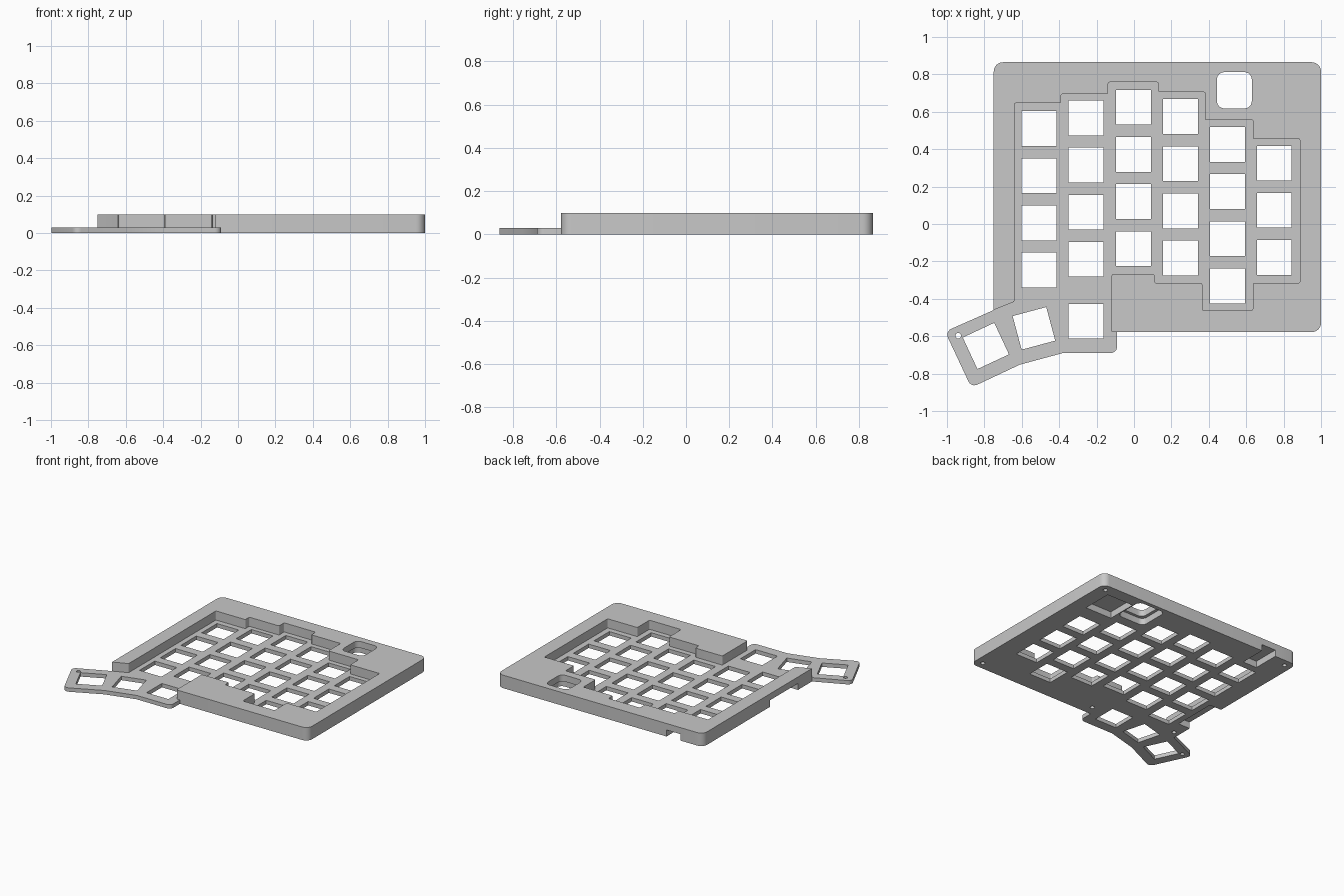
import bpy, bmesh, math
from mathutils import Vector, Matrix

cube = bpy.data.objects.get("Cube")
if cube:
    bpy.data.objects.remove(cube)

grey = bpy.data.materials.new("grey plastic")
grey.use_nodes = True
colour = (0.58, 0.58, 0.58, 1)
grey.diffuse_color = colour
grey.node_tree.nodes["Principled BSDF"].inputs["Base Color"].default_value = colour

KEY, PITCH = 0.186, 0.252
FLOOR, RECESS, TOP = 0.03, 0.05, 0.1


def rounded(corners, steps=6):
    """Round each (x, y, radius) corner with an arc; radius 0 stays sharp."""
    out = []
    for i, (x, y, r) in enumerate(corners):
        p = Vector((x, y))
        if r == 0:
            out.append(p)
            continue
        u = (Vector(corners[i - 1][:2]) - p).normalized()
        v = (Vector(corners[(i + 1) % len(corners)][:2]) - p).normalized()
        half = u.angle(v) / 2
        centre = p + (u + v).normalized() * r / math.sin(half)
        t = r / math.tan(half)
        a = p + u * t - centre
        turn = u.angle_signed(-v)
        out += [centre + Matrix.Rotation(-turn * k / steps, 2) @ a for k in range(steps + 1)] \
            if (Matrix.Rotation(-turn, 2) @ a - (p + v * t - centre)).length < r / 10 else \
            [centre + Matrix.Rotation(turn * k / steps, 2) @ a for k in range(steps + 1)]
    return out


def rect(x0, x1, y0, y1, r=0):
    return rounded([(x0, y0, r), (x1, y0, r), (x1, y1, r), (x0, y1, r)])


def key_hole(x, y, degrees=0):
    turn = Matrix.Rotation(math.radians(degrees), 2)
    h = KEY / 2
    return [turn @ p + Vector((x, y)) for p in rect(-h, h, -h, h)]


def circle(x, y, r, n=16):
    return [Vector((x + r * math.cos(math.tau * i / n), y + r * math.sin(math.tau * i / n)))
            for i in range(n)]


def wall(bm, loop, z0, z1):
    low = [bm.verts.new((p.x, p.y, z0)) for p in loop]
    high = [bm.verts.new((p.x, p.y, z1)) for p in loop]
    for i in range(len(loop)):
        bm.faces.new((low[i - 1], low[i], high[i], high[i - 1]))


def cap(bm, loops, z):
    """Flat face at height z; loops after the first are holes."""
    edges = []
    for loop in loops:
        verts = [bm.verts.new((p.x, p.y, z)) for p in loop]
        edges += [bm.edges.new((verts[i - 1], verts[i])) for i in range(len(verts))]
    bmesh.ops.triangle_fill(bm, edges=edges, use_beauty=False, use_dissolve=False,
                            normal=(0, 0, 1))


# Outer case edge, split so the two cable notches can be left open or closed
left, back, right, front = -0.75, 0.865, 1, -0.578
side_notch = [(-0.65, -0.29, 0), (-0.65, 0.05, 0)]
back_notch = [(-0.56, 0.66, 0), (-0.44, 0.66, 0)]


def outer_edge(notched):
    return ([(left, -0.46, 0), (left, -0.29, 0)] + side_notch * notched
            + [(left, 0.05, 0), (left, back, 0.05), (-0.56, back, 0)] + back_notch * notched
            + [(-0.44, back, 0), (right, back, 0.05), (right, front, 0.05), (-0.09, front, 0)])


# Stepped edge of the key well
well = [(x, y, 0.008) for x, y in (
    (-0.12, front), (-0.12, -0.27), (0.11, -0.27), (0.11, -0.315), (0.365, -0.315),
    (0.365, -0.463), (0.635, -0.463), (0.635, -0.315), (0.887, -0.315), (0.887, 0.455),
    (0.636, 0.455), (0.636, 0.556), (0.38, 0.556), (0.38, 0.705), (0.13, 0.705),
    (0.13, 0.758), (-0.138, 0.758), (-0.138, 0.695), (-0.39, 0.695), (-0.39, 0.646),
    (-0.64, 0.646), (-0.64, -0.415))]

# Edge of the angled thumb section
thumb = [(-0.09, -0.69, 0.035), (-0.38, -0.69, 0), (-0.61, -0.752, 0),
         (-0.87, -0.874, 0.035), (-1.01, -0.575, 0.035)]

plate = rounded(outer_edge(True) + thumb)
frame_low = rounded(outer_edge(True) + well)
frame_high = rounded(outer_edge(False) + well)
floor = rounded([(-0.09, front, 0)] + thumb + [(left, -0.46, 0)] + well[::-1])

# Key openings: column x, top key y, number of keys
columns = [(-0.508, 0.51, 4), (-0.256, 0.567, 4), (-0.002, 0.624, 4),
           (0.248, 0.574, 4), (0.5, 0.425, 4), (0.75, 0.325, 3)]
openings = [key_hole(x, y - i * PITCH) for x, y, n in columns for i in range(n)]
openings += [key_hole(-0.256, -0.52), key_hole(-0.535, -0.558, 15),
             key_hole(-0.792, -0.652, 25), circle(-0.94, -0.597, 0.015)]

# Knob opening, and recesses in the underside
knob = rect(0.443, 0.63, 0.618, 0.812, 0.04)
knob_recess = rect(0.42, 0.652, 0.597, 0.835, 0.04)
recesses = [rect(0.66, 0.885, 0.535, 0.77)]
recesses += [circle(x, y, 0.016) for x, y in
             ((0.94, 0.81), (0.94, -0.52), (-0.04, -0.5), (-0.7, -0.4), (-0.69, 0.81))]
notches = [rect(left, -0.65, -0.29, 0.05), rect(-0.56, -0.44, 0.66, back)]

bm = bmesh.new()
# Upright faces
wall(bm, plate, 0, FLOOR)
wall(bm, frame_low, FLOOR, RECESS)
wall(bm, frame_high, RECESS, TOP)
wall(bm, knob, RECESS, TOP)
for loop in openings:
    wall(bm, loop, 0, FLOOR)
for loop in recesses + [knob_recess]:
    wall(bm, loop, 0, RECESS)
# Level faces
cap(bm, [plate, knob_recess] + openings + recesses, 0)
cap(bm, [floor] + openings, FLOOR)
cap(bm, [frame_high, knob], TOP)
cap(bm, [knob_recess, knob], RECESS)
for loop in recesses + notches:
    cap(bm, [loop], RECESS)

bmesh.ops.remove_doubles(bm, verts=bm.verts, dist=0.0001)
bmesh.ops.recalc_face_normals(bm, faces=bm.faces)
mesh = bpy.data.meshes.new("keyboard_case")
bm.to_mesh(mesh)
bm.free()
mesh.materials.append(grey)
case = bpy.data.objects.new("keyboard_case", mesh)
bpy.context.collection.objects.link(case)

# Smooth the rounded corners, keep the rest crisp
bpy.ops.object.select_all(action="DESELECT")
case.select_set(True)
bpy.context.view_layer.objects.active = case
bpy.ops.object.shade_smooth_by_angle(angle=math.radians(30))
